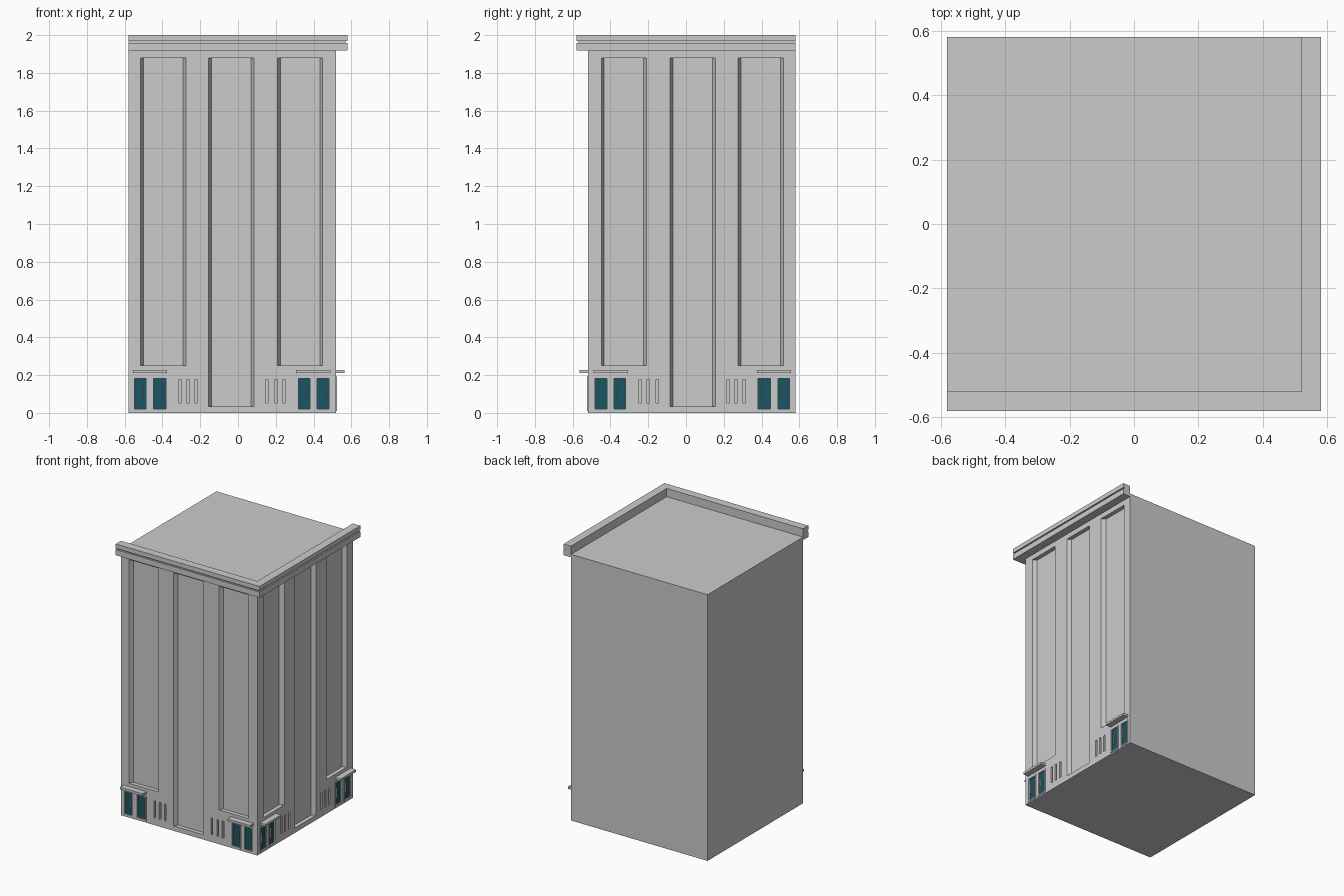
import bpy, bmesh

if "Cube" in bpy.data.objects:
    bpy.data.objects.remove(bpy.data.objects["Cube"])

EDGE = 0.52      # facade distance from the centre
BACK = 0.58      # blank side distance from the centre
ROOF = 1.94

teal = bpy.data.materials.new("teal_glass")
teal.diffuse_color = (0.01, 0.09, 0.12, 1)
teal.use_nodes = True
teal.node_tree.nodes["Principled BSDF"].inputs["Base Color"].default_value = teal.diffuse_color


def place(side, u, out, z):
    """Facade coordinates -> world; the right facade mirrors the front one."""
    x, y = u, -EDGE - out
    return (x, y, z) if side == 0 else (-y, -x, z)


def block(bm, side, u0, u1, z0, z1, inner, outer, taper=0.0):
    """Box on a facade; taper narrows its inner end sideways."""
    ring = [(u0, outer), (u1, outer), (u1 - taper, inner), (u0 + taper, inner)]
    lo = [bm.verts.new(place(side, u, o, z0)) for u, o in ring]
    hi = [bm.verts.new(place(side, u, o, z1)) for u, o in ring]
    bm.faces.new(lo)
    bm.faces.new(hi)
    for i in range(4):
        j = (i + 1) % 4
        bm.faces.new((lo[i], lo[j], hi[j], hi[i]))


def finish(bm, name, mat=None):
    bmesh.ops.recalc_face_normals(bm, faces=bm.faces[:])
    me = bpy.data.meshes.new(name)
    bm.to_mesh(me)
    bm.free()
    ob = bpy.data.objects.new(name, me)
    bpy.context.collection.objects.link(ob)
    if mat:
        me.materials.append(mat)
    return ob


PANELS = [(-0.515, -0.275, 0.25), (-0.155, 0.085, 0.035), (0.21, 0.448, 0.25)]
DOORS = [(-0.557, -0.477), (-0.457, -0.373), (0.31, 0.389), (0.409, 0.49)]
AWNINGS = [(-0.557, -0.375), (0.307, 0.49)]
VENTS = [-0.308, -0.265, -0.223, 0.153, 0.201, 0.243]

# tower body
bm = bmesh.new()
block(bm, 0, -BACK, EDGE, 0, ROOF, -(EDGE + BACK), 0)
tower = finish(bm, "tower_body")

# recessed panels, vents and door openings, cut from the body
bm = bmesh.new()
for s in (0, 1):
    for a, b, z in PANELS:
        t = 0.015 / 0.03
        block(bm, s, a - 0.02 * t, b + 0.02 * t, z, 1.88, -0.03, 0.02, 0.05 * t)
    for u in VENTS:
        block(bm, s, u - 0.007, u + 0.007, 0.053, 0.176, -0.02, 0.02)
    for a, b in DOORS:
        block(bm, s, a + 0.009, b - 0.009, 0.02, 0.183, -0.012, 0.02)
cutter = finish(bm, "recess_cutter")
cutter.hide_render = True
mod = tower.modifiers.new("recesses", 'BOOLEAN')
mod.operation = 'DIFFERENCE'
mod.solver = 'EXACT'
mod.object = cutter
dg = bpy.context.evaluated_depsgraph_get()
carved = bpy.data.meshes.new_from_object(tower.evaluated_get(dg))
tower.modifiers.clear()
tower.data = carved
bpy.data.objects.remove(cutter)

# grooved cornice swept around the two facades
profile = [(0, 1.918), (0.06, 1.918), (0.06, 1.959), (0.05, 1.959),
           (0.05, 1.968), (0.06, 1.968), (0.06, 2.0), (0, 2.0)]
bm = bmesh.new()
rings = []
for k in range(3):
    ring = []
    for o, z in profile:
        e = EDGE + o
        ring.append(bm.verts.new([(-BACK, -e, z), (e, -e, z), (e, BACK, z)][k]))
    rings.append(ring)
n = len(profile)
for r, q in zip(rings, rings[1:]):
    for i in range(n):
        j = (i + 1) % n
        bm.faces.new((r[i], r[j], q[j], q[i]))
bm.faces.new(rings[0])
bm.faces.new(rings[-1])
finish(bm, "cornice")

# door frames, glass, handles and awnings on both facades
frames, glass, handles, awnings = (bmesh.new() for _ in range(4))
for s in (0, 1):
    for a, b in DOORS:
        w = 0.009
        block(frames, s, a, a + w, 0.01, 0.193, -0.002, 0.004)
        block(frames, s, b - w, b, 0.01, 0.193, -0.002, 0.004)
        block(frames, s, a + w, b - w, 0.183, 0.193, -0.002, 0.004)
        block(frames, s, a + w, b - w, 0.01, 0.02, -0.002, 0.004)
        block(glass, s, a + w, b - w, 0.02, 0.183, -0.012, -0.006)
        h = a + (b - a) * 0.7
        block(handles, s, h - 0.0025, h + 0.0025, 0.07, 0.14, -0.006, 0.003)
    for a, b in AWNINGS:
        block(awnings, s, a, b, 0.211, 0.227, 0, 0.043)
finish(frames, "door_frames")
finish(glass, "door_glass", teal)
finish(handles, "door_handles")
finish(awnings, "awnings")
